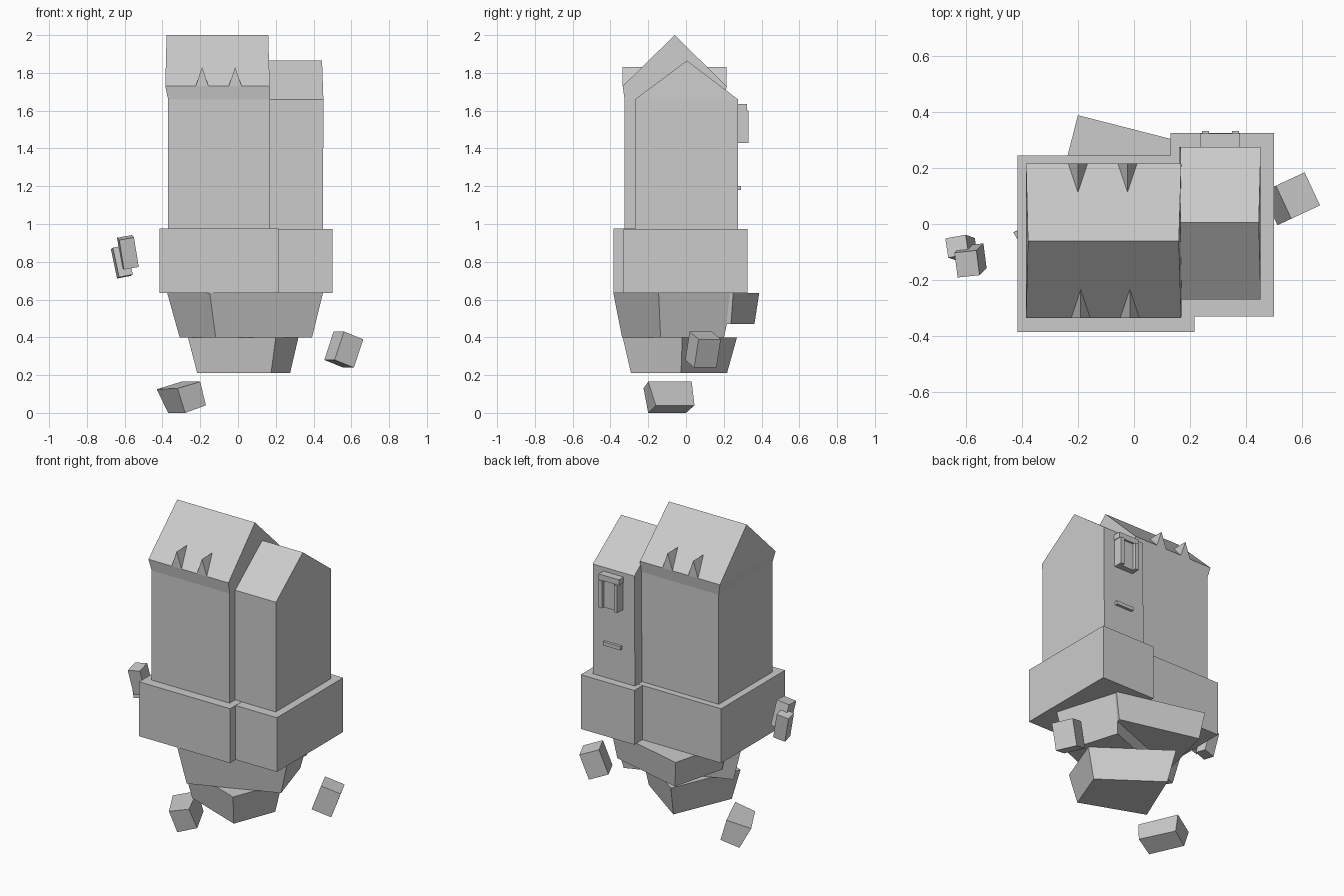
import bpy
from math import radians
from mathutils import Matrix, Vector

cube = bpy.data.objects.get("Cube")
if cube:
    bpy.data.objects.remove(cube, do_unlink=True)

GREY = (0.6, 0.6, 0.6, 1.0)
stone = bpy.data.materials.new("grey_stone")
stone.use_nodes = True
stone.diffuse_color = GREY
stone.node_tree.nodes["Principled BSDF"].inputs["Base Color"].default_value = GREY


def build(name, verts, faces):
    mesh = bpy.data.meshes.new(name)
    mesh.from_pydata(verts, [], faces)
    mesh.materials.append(stone)
    obj = bpy.data.objects.new(name, mesh)
    bpy.context.collection.objects.link(obj)
    return obj


def loft(name, rings):
    """Join stacked rings (counter-clockwise from above) into a closed solid."""
    n = len(rings[0])
    verts = [v for ring in rings for v in ring]
    faces = [tuple(reversed(range(n))), tuple(range(len(verts) - n, len(verts)))]
    for k in range(len(rings) - 1):
        for i in range(n):
            a, b = k * n + i, k * n + (i + 1) % n
            faces.append((a, b, b + n, a + n))
    return build(name, verts, faces)


def rect(x0, x1, y0, y1, z):
    return [(x0, y0, z), (x1, y0, z), (x1, y1, z), (x0, y1, z)]


def block(name, x0, x1, y0, y1, z0, z1):
    return loft(name, [rect(x0, x1, y0, y1, z0), rect(x0, x1, y0, y1, z1)])


def house(name, rings, ridge):
    """Stacked rectangles closed by a gabled roof along x."""
    verts = [v for r in rings for v in rect(*r)]
    top = len(verts) - 4
    faces = [(3, 2, 1, 0)]
    for k in range(0, top, 4):
        for i in range(4):
            a, b = k + i, k + (i + 1) % 4
            faces.append((a, b, b + 4, a + 4))
    x0, x1, y, z = ridge
    verts += [(x0, y, z), (x1, y, z)]
    a, b, c, d, e, f = range(top, top + 6)
    faces += [(a, b, f, e), (c, d, e, f), (b, c, f), (d, a, e)]
    return build(name, verts, faces)


def tapered_rock(name, corners, z0, z1, shrink):
    """Rock that narrows towards its underside."""
    cx = sum(c[0] for c in corners) / 4
    cy = sum(c[1] for c in corners) / 4
    low = [(cx + (x - cx) * shrink, cy + (y - cy) * shrink, z0) for x, y in corners]
    return loft(name, [low, [(x, y, z1) for x, y in corners]])


def loose_rock(name, centre, size, tilt, yaw, roll=0):
    turn = (Matrix.Rotation(radians(yaw), 3, 'Z') @ Matrix.Rotation(radians(tilt), 3, 'Y')
            @ Matrix.Rotation(radians(roll), 3, 'X'))
    hx, hy, hz = (s / 2 for s in size)
    rings = [[turn @ Vector(v) + Vector(centre) for v in rect(-hx, hx, -hy, hy, z)]
             for z in (-hz, hz)]
    return loft(name, rings)


# Tall tower with flared eaves
house("tall_tower", [(-0.37, 0.17, -0.325, 0.205, 0.9),
                     (-0.37, 0.17, -0.325, 0.205, 1.66),
                     (-0.385, 0.168, -0.335, 0.215, 1.73)],
      (-0.378, 0.16, -0.06, 2.0))

# Lower tower beside it
house("short_tower", [(0.16, 0.45, -0.27, 0.275, 0.9),
                      (0.165, 0.452, -0.27, 0.275, 1.66)],
      (0.165, 0.445, 0.005, 1.865))

# Spiked dormers on both roof slopes
for side, eave, centres in (("front", -0.335, (-0.19, -0.015)),
                            ("back", 0.215, (-0.2, -0.023))):
    s = 1 if side == "front" else -1
    for i, x in enumerate(centres):
        w = 0.034 * s
        build(f"{side}_dormer_{i + 1}",
              [(x - w, eave, 1.73), (x + w, eave, 1.73),
               (x, eave, 1.83), (x, eave + 0.102 * s, 1.83)],
              [(0, 1, 2), (1, 3, 2), (0, 2, 3), (0, 3, 1)])

# Plinths under the towers
block("large_plinth", -0.415, 0.215, -0.385, 0.245, 0.635, 0.975)
block("small_plinth", 0.13, 0.5, -0.33, 0.325, 0.635, 0.974)

# Back window and ledge
block("window_lintel", 0.238, 0.378, 0.27, 0.322, 1.6, 1.635)
block("window_panel", 0.265, 0.35, 0.27, 0.31, 1.43, 1.6)
for label, x in (("left", 0.35), ("right", 0.243)):
    block(f"window_jamb_{label}", x, x + 0.024, 0.27, 0.332, 1.43, 1.6)
block("wall_ledge", 0.25, 0.37, 0.27, 0.292, 1.18, 1.202)

# Broken rock under the plinths
tapered_rock("upper_rock", [(-0.375, -0.02), (-0.15, -0.385), (0.45, -0.145), (0.33, 0.25)],
             0.4, 0.636, 0.85)
tapered_rock("back_rock", [(-0.297, 0.01), (0.245, -0.12), (0.34, 0.25), (-0.2, 0.388)],
             0.47, 0.636, 0.9)
tapered_rock("lower_rock", [(-0.265, -0.16), (0.2, -0.335), (0.32, -0.02), (-0.085, 0.27)],
             0.21, 0.4, 0.84)

# Floating fragments
loft("bottom_fragment", [
    [(-0.37, 0.0, 0), (-0.28, -0.2, 0), (-0.17, -0.16, 0.04), (-0.27, 0.045, 0.04)],
    [(-0.43, -0.03, 0.125), (-0.32, -0.225, 0.13), (-0.2, -0.2, 0.165), (-0.3, 0.03, 0.165)]])
loose_rock("side_fragment", (0.56, 0.09, 0.335), (0.12, 0.13, 0.16), 20, 25)
loose_rock("small_fragment_front", (-0.583, -0.13, 0.85), (0.08, 0.09, 0.16), -10, 6, 8)
loose_rock("small_fragment_back", (-0.615, -0.085, 0.8), (0.075, 0.07, 0.16), -11, 10, -6)
